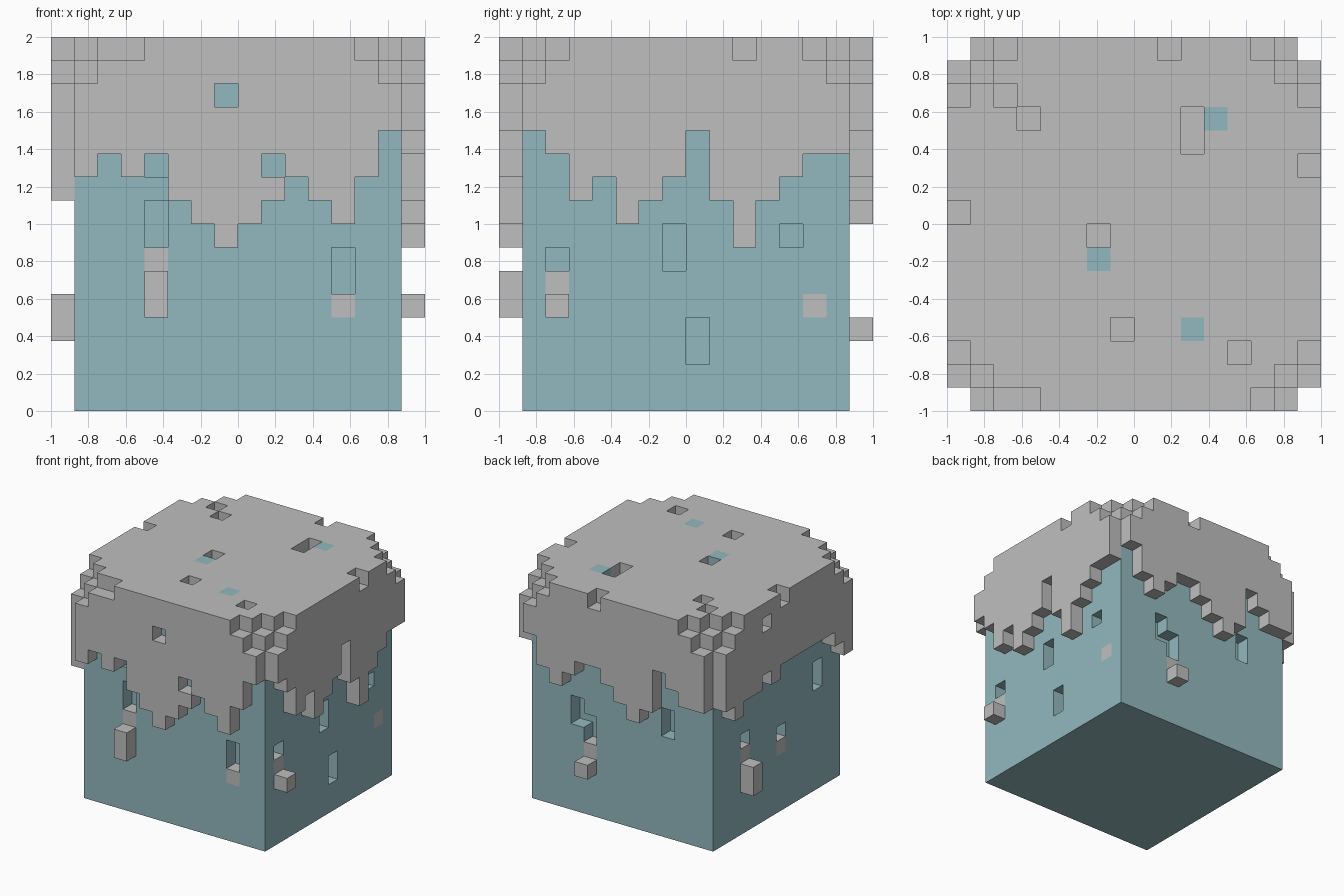
import bpy, bmesh
from mathutils import Vector

if "Cube" in bpy.data.objects:
    bpy.data.objects.remove(bpy.data.objects["Cube"], do_unlink=True)

N, S = 16, 0.125          # cells per side, cell size


def material(name, rgb):
    m = bpy.data.materials.new(name)
    m.use_nodes = True
    m.diffuse_color = (*rgb, 1)
    m.node_tree.nodes["Principled BSDF"].inputs["Base Color"].default_value = (*rgb, 1)
    return m


TEAL, GRAY = 0, 1
MATS = [material("dusty teal", (0.29, 0.485, 0.52)),
        material("light gray", (0.52, 0.52, 0.52))]

# Cell on a side: t runs along the side, d is the depth from outside, k the height
SIDES = {
    "front": lambda t, k, d: (t, d, k),
    "back": lambda t, k, d: (t, N - 1 - d, k),
    "left": lambda t, k, d: (N - 1 - d, t, k),
    "right": lambda t, k, d: (d, t, k),
}

# Lower edge of the crust, per column 1..14
DRIPS = {
    "front": [10, 11, 10, 11, 9, 8, 7, 8, 9, 10, 9, 8, 10, 12],
    "back": [10, 10, 11, 12, 9, 8, 9, 10, 11, 11, 10, 9, 10, 12],
    "left": [12, 11, 9, 10, 8, 9, 10, 12, 9, 7, 9, 10, 11, 11],
    "right": [9, 10, 11, 11, 11, 11, 11, 11, 10, 11, 10, 10, 9, 10],
}
# Single missing crust cells (column, height)
CRUST_HOLES = {
    "front": [(7, 13), (9, 10), (1, 15), (2, 15), (3, 15), (13, 15), (14, 15), (1, 14), (14, 14)],
    "back": [(9, 15), (1, 15), (2, 15), (13, 15), (14, 15), (1, 14), (14, 14)],
    "left": [(10, 15), (1, 15), (2, 15), (13, 15), (14, 15), (1, 14), (14, 14)],
    "right": [(8, 15), (10, 14), (1, 15), (2, 15), (13, 15), (14, 15), (1, 14), (14, 14)],
}
# Recesses, gray patches and raised lumps on the block walls
RECESSES = {
    "front": [(4, 7), (4, 8), (4, 10), (12, 5), (12, 6)],
    "back": [(11, 6), (11, 7), (10, 5), (10, 6), (4, 7), (4, 8)],
    "left": [(7, 6), (7, 7), (12, 7), (8, 2), (8, 3), (2, 6)],
    "right": [(3, 7), (3, 8), (11, 6), (7, 5)],
}
PATCHES = {"front": [(4, 6), (12, 4)], "back": [(10, 4)],
           "left": [(2, 5), (13, 4)], "right": [(11, 5), (7, 4)]}
LUMPS = {"front": [(4, 4), (4, 5)], "back": [(10, 3)],
         "left": [(2, 4)], "right": [(11, 3), (11, 4)]}
# Pits and teal patches on the top
TOP_PITS = [(3, 12), (2, 13), (10, 11), (10, 12), (6, 7), (7, 3), (12, 2),
            (1, 1), (14, 1), (1, 14), (14, 14)]
TOP_PATCHES = [(11, 12), (6, 6), (10, 3)]

# Inner block
inner = range(1, N - 1)
block = {(i, j, k): TEAL for i in inner for j in inner for k in range(14)}
for side, cell in SIDES.items():
    for t, k in RECESSES[side]:
        block.pop(cell(t, k, 1), None)
    for t, k in PATCHES[side]:
        block[cell(t, k, 1)] = GRAY

# Crust: two top layers and the dripping sides
crust = {(i, j, k): GRAY for i in inner for j in inner for k in (14, 15)}
for i, j in TOP_PITS:
    del crust[i, j, 15]
for i, j in TOP_PATCHES:
    crust[i, j, 15] = TEAL
for side, cell in SIDES.items():
    for t, low in zip(inner, DRIPS[side]):
        for k in range(low, N):
            if (t, k) not in CRUST_HOLES[side]:
                crust[cell(t, k, 0)] = GRAY

solid = set(block) | set(crust)
DIRS = [Vector(v) for v in ((1, 0, 0), (-1, 0, 0), (0, 1, 0), (0, -1, 0), (0, 0, 1), (0, 0, -1))]


def build(name, cells, occupied):
    """Make one object from cells, keeping only the faces that are exposed."""
    bm = bmesh.new()
    for c, mat in cells.items():
        centre = Vector(c) + Vector((0.5, 0.5, 0.5))
        for d in DIRS:
            if tuple(int(a + b) for a, b in zip(c, d)) in occupied:
                continue
            u = Vector((d.y, d.z, d.x))
            w = d.cross(u)
            corners = [centre + (d + a * u + b * w) / 2
                       for a, b in ((-1, -1), (1, -1), (1, 1), (-1, 1))]
            f = bm.faces.new([bm.verts.new(((p.x - 8) * S, (p.y - 8) * S, p.z * S))
                              for p in corners])
            f.material_index = mat
    bmesh.ops.remove_doubles(bm, verts=bm.verts, dist=0.001)
    mesh = bpy.data.meshes.new(name)
    bm.to_mesh(mesh)
    bm.free()
    for m in MATS:
        mesh.materials.append(m)
    bpy.context.collection.objects.link(bpy.data.objects.new(name, mesh))


build("inner_block", block, solid)
build("dripping_crust", crust, solid)

# Raised lumps on the walls
for side, cell in SIDES.items():
    cells = {cell(t, k, 0): GRAY for t, k in LUMPS[side]}
    build(side + "_lump", cells, solid | set(cells))
